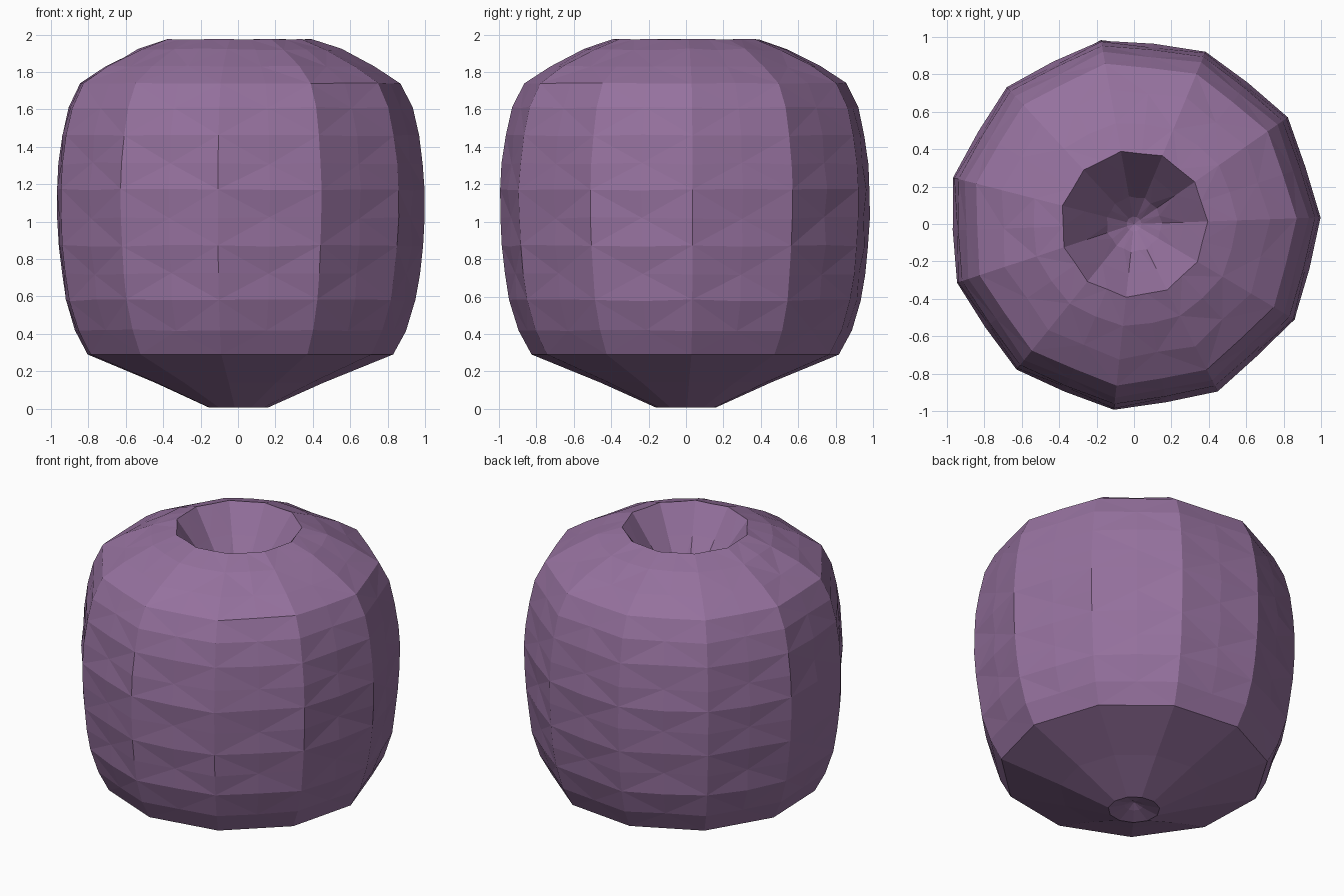
import bpy, bmesh, math, random

if "Cube" in bpy.data.objects:
    bpy.data.objects.remove(bpy.data.objects["Cube"])

random.seed(4)
SIDES = 11
COLS = SIDES * 2
START = math.radians(2)
CHORD = math.cos(math.pi / SIDES)   # keeps midpoints on the flat sides

# (radius, height, roughness) from the bottom dent, up the skin, into the stem hollow
PROFILE = [(0.06, 0.035, 0), (0.16, 0.006, 0), (0.46, 0.14, 0), (0.83, 0.29, 0),
           (0.90, 0.42, .008), (0.95, 0.58, .010), (0.972, 0.72, .010),
           (0.988, 0.87, .010), (0.998, 1.02, .010), (0.998, 1.17, .010),
           (0.99, 1.31, .010), (0.97, 1.46, .008), (0.935, 1.61, .006),
           (0.87, 1.74, .004), (0.73, 1.83, .008), (0.55, 1.92, .010),
           (0.395, 1.975, .003), (0.27, 1.80, 0), (0.15, 1.63, .006),
           (0.04, 1.53, 0)]

# faceted fruit body
bm = bmesh.new()
rings = []
for row, (r, z, rough) in enumerate(PROFILE):
    ring = []
    for col in range(COLS):
        a = START + col * math.pi / SIDES
        mid = col % 2
        rad = r * (CHORD if mid else 1)
        if mid:
            rad += rough * (1 if row % 2 else -0.4)
        rad += random.uniform(-0.3, 0.3) * rough
        zz = z + random.uniform(-1, 1) * rough * 0.6
        ring.append(bm.verts.new((rad * math.cos(a), rad * math.sin(a), zz)))
    rings.append(ring)

# triangles with alternating diagonals make the diamond facets
for row in range(len(rings) - 1):
    lo, hi = rings[row], rings[row + 1]
    for c in range(COLS):
        n = (c + 1) % COLS
        if (c + row) % 2:
            tris = ((lo[c], lo[n], hi[n]), (lo[c], hi[n], hi[c]))
        else:
            tris = ((lo[c], lo[n], hi[c]), (lo[n], hi[n], hi[c]))
        for t in tris:
            bm.faces.new(t)

# close the bottom dent and the stem hollow
for ring, z in ((rings[0], 0.06), (rings[-1], 1.51)):
    tip = bm.verts.new((0, 0, z))
    for c in range(COLS):
        bm.faces.new((ring[c], ring[(c + 1) % COLS], tip))
bmesh.ops.recalc_face_normals(bm, faces=bm.faces)

mesh = bpy.data.meshes.new("fruit_body")
bm.to_mesh(mesh)
bm.free()
body = bpy.data.objects.new("fruit_body", mesh)
bpy.context.collection.objects.link(body)

skin = bpy.data.materials.new("plum_skin")
skin.diffuse_color = (0.30, 0.165, 0.34, 1)
skin.use_nodes = True
skin.node_tree.nodes["Principled BSDF"].inputs["Base Color"].default_value = skin.diffuse_color
mesh.materials.append(skin)
